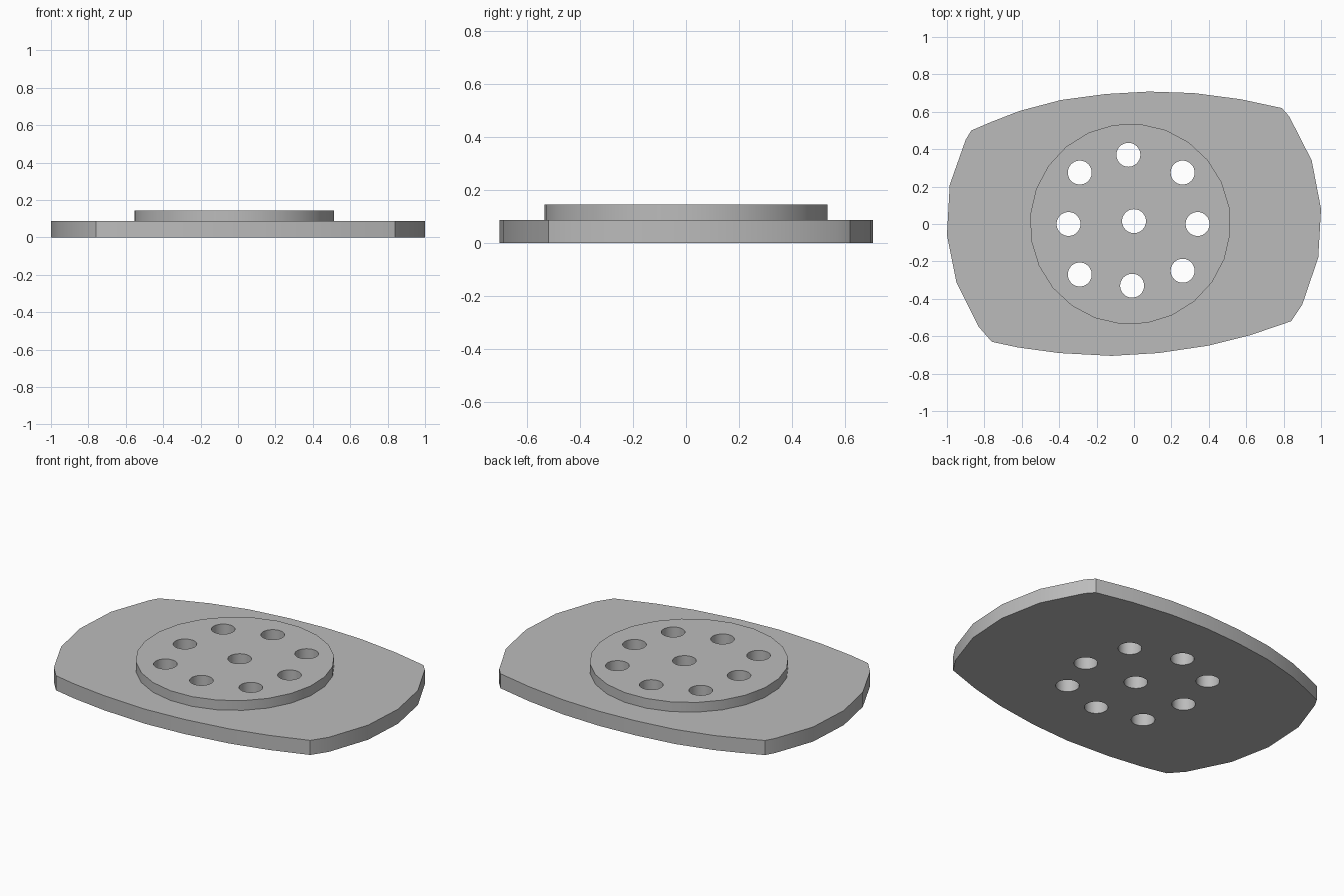
import bpy, bmesh, math
from math import radians, cos, sin

cube = bpy.data.objects.get("Cube")
if cube:
    bpy.data.objects.remove(cube, do_unlink=True)

grey = bpy.data.materials.new("plain grey")
grey.use_nodes = True
grey.diffuse_color = (0.5, 0.5, 0.5, 1)
grey.node_tree.nodes["Principled BSDF"].inputs["Base Color"].default_value = (0.5, 0.5, 0.5, 1)

BASE_TOP, DISC_TOP = 0.087, 0.145
HOLE_RADIUS = 0.064


def ring(cx, cy, radius, sides, offset=0):
    """Points of a regular polygon, counter-clockwise."""
    return [(cx + radius * cos(offset + math.tau * i / sides),
             cy + radius * sin(offset + math.tau * i / sides)) for i in range(sides)]


def prisms(name, outlines, bottom, top):
    """Make one object from flat outlines raised between two heights."""
    bm = bmesh.new()
    for outline in outlines:
        face = bm.faces.new([bm.verts.new((x, y, bottom)) for x, y in outline])
        raised = bmesh.ops.extrude_face_region(bm, geom=[face], use_keep_orig=True)
        verts = [g for g in raised["geom"] if isinstance(g, bmesh.types.BMVert)]
        bmesh.ops.translate(bm, verts=verts, vec=(0, 0, top - bottom))
    bmesh.ops.recalc_face_normals(bm, faces=bm.faces[:])
    mesh = bpy.data.meshes.new(name)
    bm.to_mesh(mesh)
    bm.free()
    mesh.materials.append(grey)
    obj = bpy.data.objects.new(name, mesh)
    bpy.context.collection.objects.link(obj)
    return obj


# Base plate outline: front edge, right end, back edge, left end
outline = [
    (-0.76, -0.63), (-0.62, -0.66), (-0.40, -0.69), (-0.12, -0.705), (0.13, -0.69),
    (0.40, -0.65), (0.62, -0.595), (0.84, -0.52),
    (0.90, -0.43), (0.985, -0.18), (1.0, 0.08), (0.95, 0.34), (0.83, 0.575),
    (0.79, 0.62), (0.57, 0.667), (0.32, 0.70), (0.08, 0.708), (-0.15, 0.695),
    (-0.39, 0.663), (-0.61, 0.605), (-0.76, 0.547), (-0.87, 0.50),
    (-0.90, 0.45), (-0.985, 0.21), (-1.0, -0.06), (-0.95, -0.31), (-0.83, -0.55),
]
base = prisms("base_plate", [outline], 0, BASE_TOP)

# Raised disc
disc = prisms("raised_disc", [ring(-0.02, 0, 0.537, 24, radians(9.5))], BASE_TOP, DISC_TOP)

# Through holes: one in the middle and a hand-placed ring of eight
holes = [(0, 0.015), (0.34, 0), (0.26, 0.275), (-0.03, 0.37), (-0.29, 0.275),
         (-0.35, 0), (-0.29, -0.27), (-0.01, -0.33), (0.26, -0.25)]
cutter = prisms("hole_cutter", [ring(x, y, HOLE_RADIUS, 40) for x, y in holes], -0.1, 0.3)
cutter.hide_render = True

for part in (base, disc):
    cut = part.modifiers.new("holes", 'BOOLEAN')
    cut.operation = 'DIFFERENCE'
    cut.solver = 'EXACT'
    cut.object = cutter
    bpy.ops.object.select_all(action='DESELECT')
    part.select_set(True)
    bpy.context.view_layer.objects.active = part
    bpy.ops.object.modifier_apply(modifier=cut.name)
    bpy.ops.object.shade_smooth_by_angle(angle=radians(30))

bpy.data.objects.remove(cutter, do_unlink=True)
